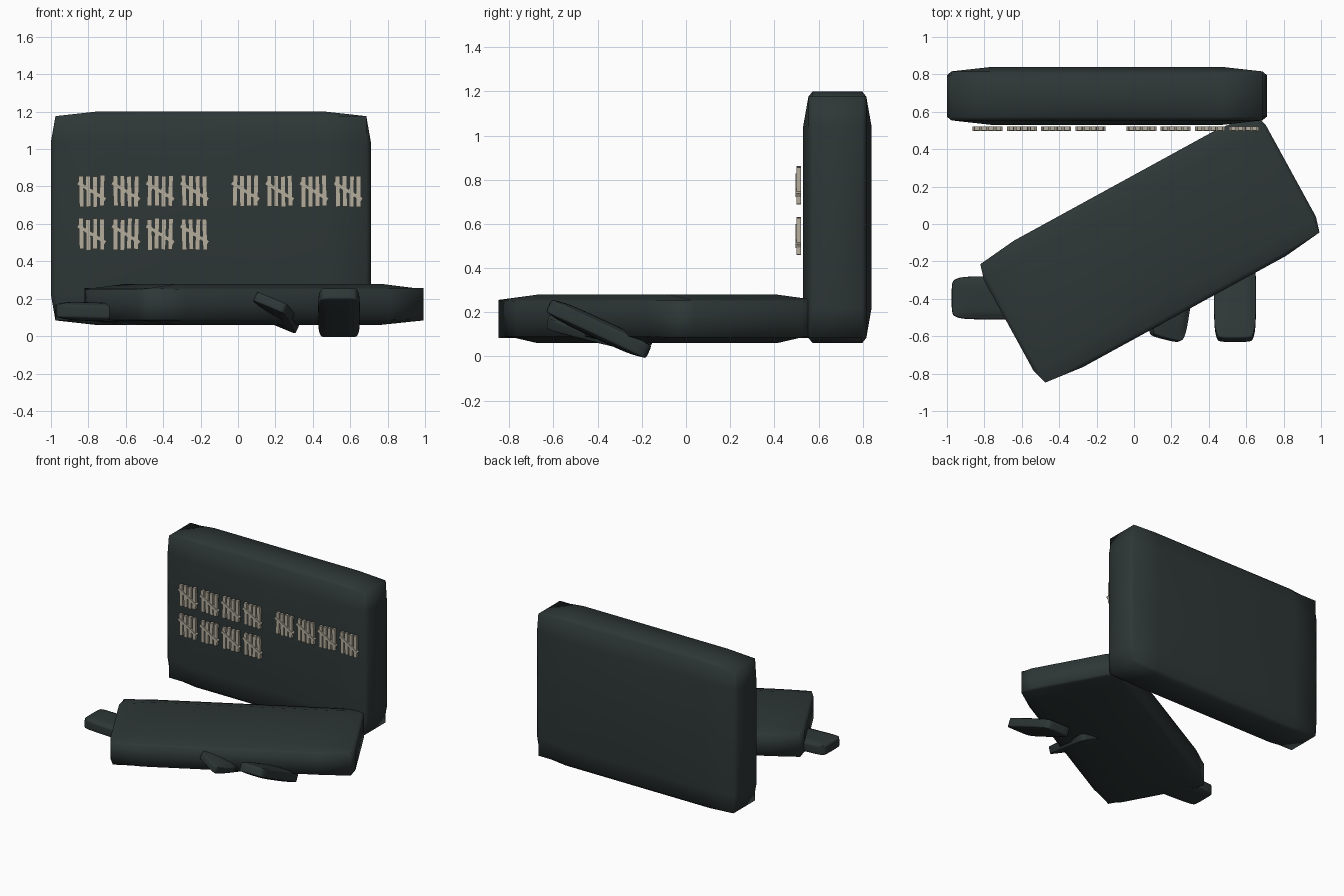
import bpy, bmesh, math, random
from mathutils import Matrix, Vector, Euler

random.seed(4)
default = bpy.data.objects.get("Cube")
if default:
    bpy.data.objects.remove(default, do_unlink=True)


def material(name, color):
    m = bpy.data.materials.new(name)
    m.use_nodes = True
    m.diffuse_color = color
    m.node_tree.nodes["Principled BSDF"].inputs["Base Color"].default_value = color
    return m


slate = material("dark slate", (0.027, 0.038, 0.037, 1))
chalk = material("chalk beige", (0.46, 0.42, 0.34, 1))


def add_object(name, bm, mat, smooth):
    mesh = bpy.data.meshes.new(name)
    bm.to_mesh(mesh)
    bm.free()
    mesh.materials.append(mat)
    for p in mesh.polygons:
        p.use_smooth = smooth
    obj = bpy.data.objects.new(name, mesh)
    bpy.context.collection.objects.link(obj)
    return obj


def cushion(name, center, half, rot=(0, 0, 0), pinch=0.024, soft=0):
    """Box with inset loops whose edges are pulled in, smooth shaded."""
    bm = bmesh.new()
    steps = (-1, -0.72, 0, 0.72, 1)
    for axis in range(3):
        u, w = (axis + 1) % 3, (axis + 2) % 3
        for side in (-1, 1):
            grid = []
            for a in steps:
                row = []
                for b in steps:
                    co = Vector()
                    co[axis], co[u], co[w] = side, a, b
                    row.append(bm.verts.new(co))
                grid.append(row)
            for i in range(4):
                for j in range(4):
                    f = [grid[i][j], grid[i + 1][j], grid[i + 1][j + 1], grid[i][j + 1]]
                    bm.faces.new(f if side > 0 else f[::-1])
    bmesh.ops.remove_doubles(bm, verts=bm.verts, dist=0.001)
    for v in bm.verts:
        on_edge = sum(abs(c) > 0.99 for c in v.co) > 1
        for k in range(3):
            s = v.co[k]
            v.co[k] = s * (half[k] - (pinch if on_edge and abs(s) > 0.99 else 0))
    obj = add_object(name, bm, slate, True)
    obj.location = center
    obj.rotation_euler = [math.radians(r) for r in rot]
    if soft:
        mod = obj.modifiers.new("rounding", 'SUBSURF')
        mod.levels = mod.render_levels = soft
    return obj


# Upright slab and the turned slab lying before it
cushion("wall_slab", (-0.145, 0.685, 0.63), (0.855, 0.155, 0.57))
cushion("floor_slab", (0.085, -0.13, 0.17), (0.86, 0.385, 0.11), (0, 0, 28.7))

# Rounded flippers sticking out under the floor slab
cushion("left_flipper", (0.54, -0.395, 0.125), (0.112, 0.25, 0.046), (-25, 0, 0), 0.015, 2)
cushion("middle_flipper", (0.205, -0.385, 0.125), (0.105, 0.24, 0.04), (-15, 22, -14), 0.015, 2)
cushion("right_flipper", (-0.76, -0.395, 0.13), (0.215, 0.115, 0.05), (0, 2, 0), 0.015, 2)


# Tally groups: four strokes and a slash
def stroke(bm, center, size, tilt):
    m = (Matrix.Translation(center) @ Euler((0, math.radians(tilt), 0)).to_matrix().to_4x4()
         @ Matrix.Diagonal((*size, 1)))
    bmesh.ops.create_cube(bm, size=1, matrix=m)


def tally_group(name, x, z):
    bm = bmesh.new()
    for i in range(4):
        cx = x + (i - 1.5) * 0.037
        stroke(bm, (cx, 0.511, z + random.uniform(-0.004, 0.004)),
               (0.026, 0.02, 0.165), random.uniform(-2, 2))
    stroke(bm, (x, 0.508, z), (0.175, 0.024, 0.02), 31)
    add_object(name, bm, chalk, False)


for row, (z, count) in enumerate(((0.775, 8), (0.545, 4))):
    for i in range(count):
        x = -0.782 + 0.183 * i + (0.09 if i > 3 else 0)
        tally_group(f"tally_group_{row + 1}_{i + 1}", x, z)
